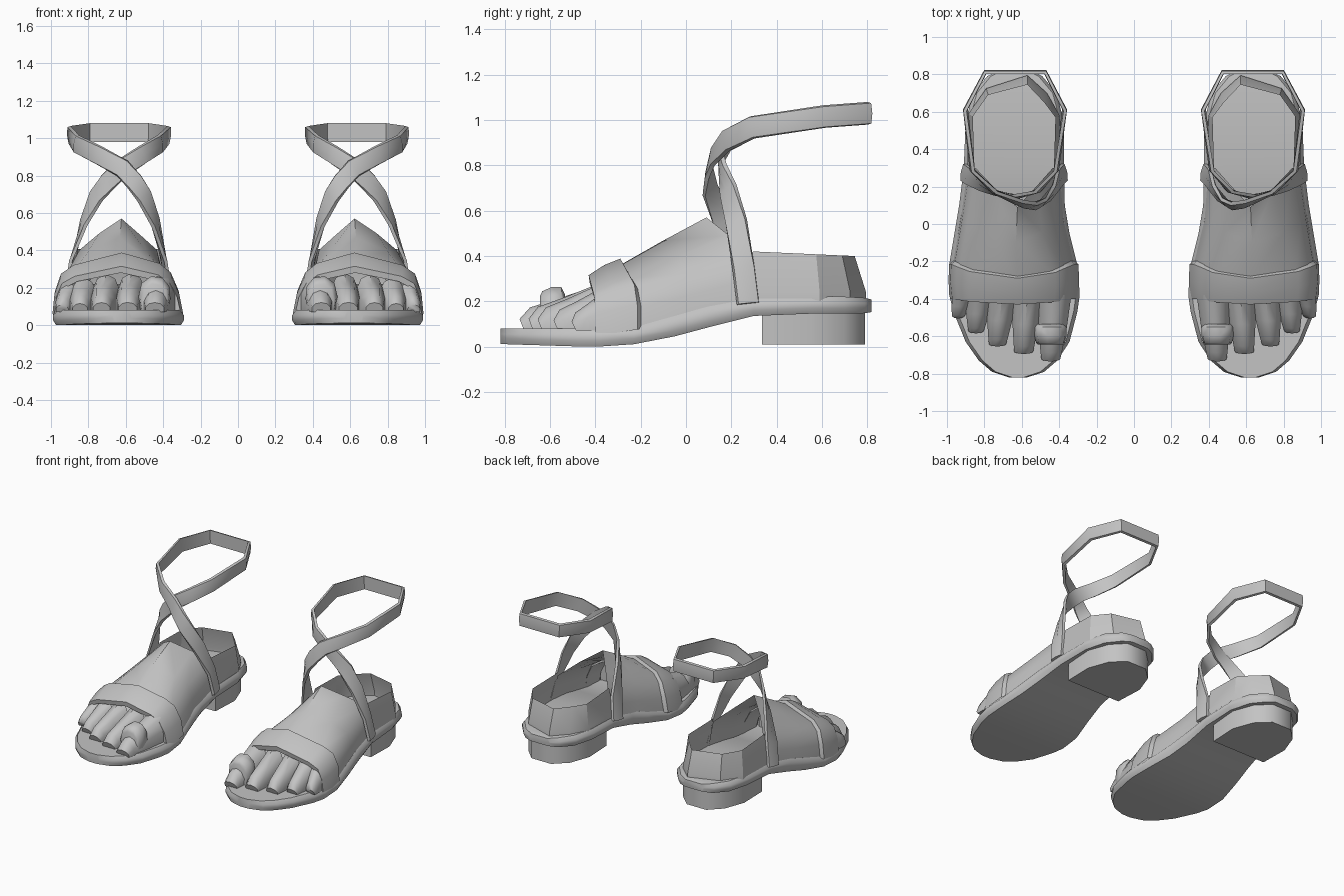
import bpy, bmesh, math
from mathutils import Vector

cube = bpy.data.objects.get("Cube")
if cube:
    bpy.data.objects.remove(cube, do_unlink=True)

grey = bpy.data.materials.new("plain_grey")
grey.use_nodes = True
grey.diffuse_color = (0.55, 0.55, 0.55, 1)
bsdf = next(n for n in grey.node_tree.nodes if n.type == 'BSDF_PRINCIPLED')
bsdf.inputs["Base Color"].default_value = (0.55, 0.55, 0.55, 1)


def loft(name, rings, closed=True, angle=50):
    """Skin a row of rings, once for each foot (mirrored in x)."""
    for side, s in (("left", 1), ("right", -1)):
        bm = bmesh.new()
        rows = [[bm.verts.new((s * p[0], p[1], p[2])) for p in r] for r in rings]
        n = len(rows[0])
        for a, b in zip(rows, rows[1:]):
            for i in range(n if closed else n - 1):
                j = (i + 1) % n
                bm.faces.new((a[i], a[j], b[j], b[i]))
        if closed:
            bm.faces.new(rows[0])
            bm.faces.new(rows[-1])
        bmesh.ops.recalc_face_normals(bm, faces=bm.faces)
        me = bpy.data.meshes.new(side + "_" + name)
        bm.to_mesh(me)
        bm.free()
        me.materials.append(grey)
        ob = bpy.data.objects.new(side + "_" + name, me)
        bpy.context.collection.objects.link(ob)
        bpy.ops.object.select_all(action='DESELECT')
        ob.select_set(True)
        bpy.context.view_layer.objects.active = ob
        bpy.ops.object.shade_smooth_by_angle(angle=math.radians(angle))


# Sole: cross-sections from toe to heel (y, inner x, outer x, bottom, top)
sole = [(-0.82, 0.57, 0.67, 0.012, 0.08), (-0.79, 0.48, 0.76, 0.01, 0.08),
        (-0.73, 0.41, 0.83, 0.008, 0.08), (-0.63, 0.345, 0.90, 0.005, 0.08),
        (-0.47, 0.303, 0.965, 0, 0.08), (-0.38, 0.29, 0.988, 0, 0.08),
        (-0.23, 0.30, 0.99, 0.01, 0.085), (-0.05, 0.345, 0.96, 0.045, 0.135),
        (0.10, 0.37, 0.935, 0.085, 0.178), (0.30, 0.375, 0.91, 0.135, 0.213),
        (0.55, 0.375, 0.90, 0.145, 0.22), (0.70, 0.415, 0.86, 0.145, 0.22),
        (0.79, 0.49, 0.785, 0.147, 0.215), (0.82, 0.55, 0.72, 0.152, 0.207)]
rings = []
for y, a, b, lo, hi in sole:
    half = [(0.015, lo), (0, lo + 0.025), (0, hi - 0.025), (0.02, hi)]
    rings.append([(a + d, y, z) for d, z in half] +
                 [(b - d, y, z) for d, z in reversed(half)])
loft("sole", rings, angle=45)

# Heel block
plan = [(0.42, 0.335), (0.86, 0.335), (0.865, 0.55), (0.81, 0.70), (0.72, 0.79),
        (0.56, 0.79), (0.465, 0.70), (0.41, 0.55)]
loft("heel_block", [[(x, y, z) for x, y in plan] for z in (0.008, 0.17)])

# Arch profiles of the instep: full at the toes, peaked at the ankle
FULL = [(0, 0), (0.03, 0.35), (0.09, 0.66), (0.18, 0.82), (0.47, 1),
        (0.84, 0.79), (0.94, 0.64), (0.985, 0.35), (1, 0)]
PEAK = [(0, 0), (0.04, 0.3), (0.08, 0.56), (0.25, 0.76), (0.46, 1),
        (0.7, 0.79), (0.91, 0.56), (0.97, 0.3), (1, 0)]


def arch(y, a, b, lo, hi, peak=0, rake=0):
    pts = []
    for (u0, h0), (u1, h1) in zip(FULL, PEAK):
        u, h = u0 + (u1 - u0) * peak, h0 + (h1 - h0) * peak
        pts.append((a + (b - a) * u, y + rake * min(1, (1 - h) / 0.44),
                    lo + (hi - lo) * h))
    return pts


loft("foot_upper", [arch(-0.42, 0.32, 0.97, 0.07, 0.29, 0, 0.05),
                    arch(-0.29, 0.315, 0.972, 0.07, 0.36, 0, 0.06),
                    arch(-0.10, 0.37, 0.932, 0.11, 0.468, 0.5, 0.12),
                    arch(0.09, 0.394, 0.892, 0.19, 0.57, 1, 0.21)],
     closed=False)

# Wide strap over the front of the foot
loft("toe_strap", [arch(-0.425, 0.33, 0.96, 0.06, 0.28, 0, 0.03),
                   arch(-0.43, 0.305, 0.982, 0.06, 0.315, 0, 0.03),
                   arch(-0.36, 0.293, 0.992, 0.06, 0.36, 0, 0.05),
                   arch(-0.29, 0.297, 0.988, 0.075, 0.388, 0, 0.075),
                   arch(-0.272, 0.32, 0.965, 0.08, 0.35, 0, 0.075)],
     closed=False)

# Heel counter: wall around the back of the foot
low = [(0.394, 0.28), (0.398, 0.58), (0.465, 0.70), (0.57, 0.795),
       (0.79, 0.725), (0.885, 0.59), (0.892, 0.28)]
top = [(0.428, 0.295), (0.42, 0.57), (0.48, 0.65), (0.57, 0.745),
       (0.78, 0.69), (0.862, 0.575), (0.853, 0.295)]
loft("heel_counter", [[(x, y, 0.19) for x, y in low],
                      [(x, y, 0.24) for x, y in low],
                      [(x, y, 0.42 - 0.045 * (y - 0.29)) for x, y in top]],
     closed=False, angle=30)

# Toes: (name, base x, tip x, tip y, base width, tip width, base top)
toes = [("big_toe", 0.425, 0.445, -0.735, 0.18, 0.10, 0.275),
        ("second_toe", 0.57, 0.59, -0.695, 0.16, 0.10, 0.28),
        ("third_toe", 0.705, 0.73, -0.655, 0.16, 0.09, 0.275),
        ("fourth_toe", 0.825, 0.845, -0.585, 0.15, 0.08, 0.255),
        ("little_toe", 0.91, 0.94, -0.505, 0.12, 0.065, 0.23)]
for name, x0, x1, y1, w0, w1, hi in toes:
    rings = []
    # along the toe, share of the taper, share of the drop
    for t, taper, drop in ((0, 0, 0), (0.5, 0.35, 0.3), (0.87, 0.8, 0.5), (1, 1, 0.75)):
        x, y = x0 + (x1 - x0) * t, -0.38 + (y1 + 0.38) * t
        w = (w0 + (w1 - w0) * taper) / 2
        z0, z1 = 0.07, hi - (hi - 0.07) * drop
        rings.append([(x + w * u, y + 0.02 * (1 - h) * t, z0 + (z1 - z0) * h)
                      for u, h in ((-1, 0), (-1, 0.5), (-0.6, 0.87), (0, 1),
                                   (0.6, 0.87), (1, 0.5), (1, 0))])
    loft(name, rings)

# Loop around the big toe
loop = []
for y, d in ((-0.645, 0.04), (-0.635, 0.018), (-0.595, 0), (-0.55, 0), (-0.535, 0.03)):
    w, h = 0.086 - d * 0.5, 0.262 - d
    loop.append([(0.447 + w * u, y, 0.075 + (h - 0.075) * v) for u, v in
                 ((-0.85, 0), (-1, 0.35), (-0.92, 0.72), (-0.5, 0.95),
                  (0.2, 1), (0.8, 0.8), (1, 0.4), (0.85, 0))])
loft("big_toe_loop", loop)

# Ankle strap: one ribbon that crosses in front and loops round the back
path = [(0.912, 0.275, 0.19), (0.885, 0.255, 0.35), (0.825, 0.22, 0.55),
        (0.76, 0.185, 0.69), (0.695, 0.162, 0.77), (0.62, 0.15, 0.84),
        (0.51, 0.18, 0.91), (0.415, 0.29, 0.968), (0.372, 0.61, 1.015),
        (0.475, 0.81, 1.03), (0.795, 0.81, 1.03), (0.90, 0.61, 1.015),
        (0.865, 0.29, 0.968), (0.75, 0.175, 0.91), (0.62, 0.118, 0.84),
        (0.555, 0.10, 0.77), (0.50, 0.105, 0.69), (0.44, 0.165, 0.55),
        (0.395, 0.25, 0.35), (0.371, 0.275, 0.19)]
path = [Vector(p) for p in path]
axis = Vector((0.63, 0.42, 0))
rings = []
for i, p in enumerate(path):
    tan = (path[min(i + 1, len(path) - 1)] - path[max(i - 1, 0)]).normalized()
    out = p - axis
    out.z = 0
    if p.z < 0.5:
        out.y = 0.05   # lies flat on the side of the foot
    elif p.z < 0.75:
        out.y *= 0.25 if p.z < 0.6 else 0.5
    out = (out - tan * out.dot(tan)).normalized()
    wide = tan.cross(out).normalized() * 0.05
    out *= 0.009
    rings.append([p + wide * 0.9 + out, p + out * 1.6, p - wide * 0.9 + out,
                  p - wide - out, p + wide - out])
loft("ankle_strap", rings)
